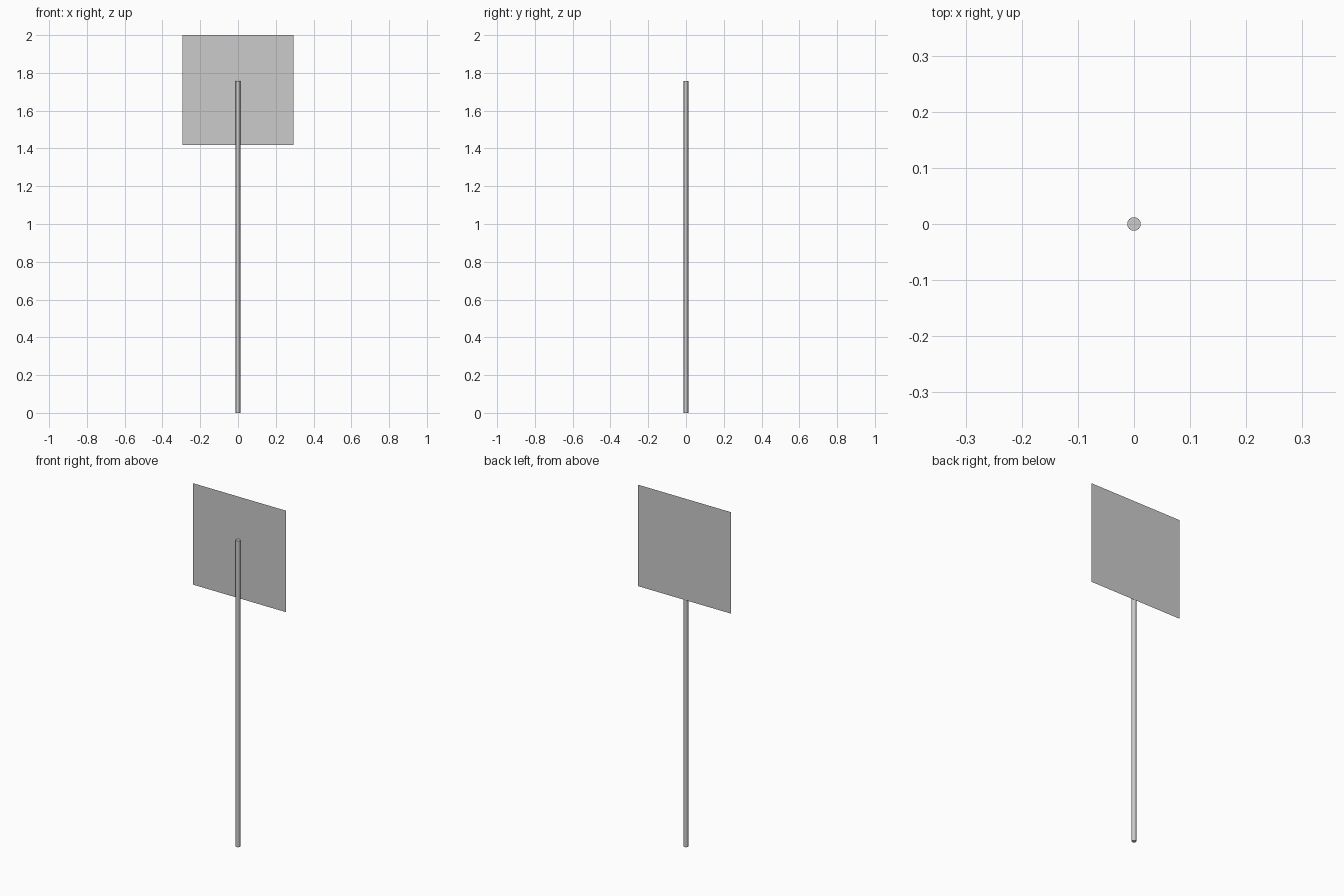
import bpy

if "Cube" in bpy.data.objects:
    bpy.data.objects.remove(bpy.data.objects["Cube"])

R = 0.012            # post radius
POST_H = 1.757
W, Z0, Z1 = 0.295, 1.418, 2.0

# Round post standing on the ground
bpy.ops.mesh.primitive_cylinder_add(vertices=16, radius=R, depth=POST_H,
                                    location=(0, 0, POST_H / 2))
post = bpy.context.object
post.name = "post"
bpy.ops.object.shade_smooth_by_angle()

# Thin sheet panel touching the back of the post
mesh = bpy.data.meshes.new("sign_panel")
mesh.from_pydata([(-W, R, Z0), (W, R, Z0), (W, R, Z1), (-W, R, Z1)], [], [(0, 1, 2, 3)])
panel = bpy.data.objects.new("sign_panel", mesh)
bpy.context.collection.objects.link(panel)
